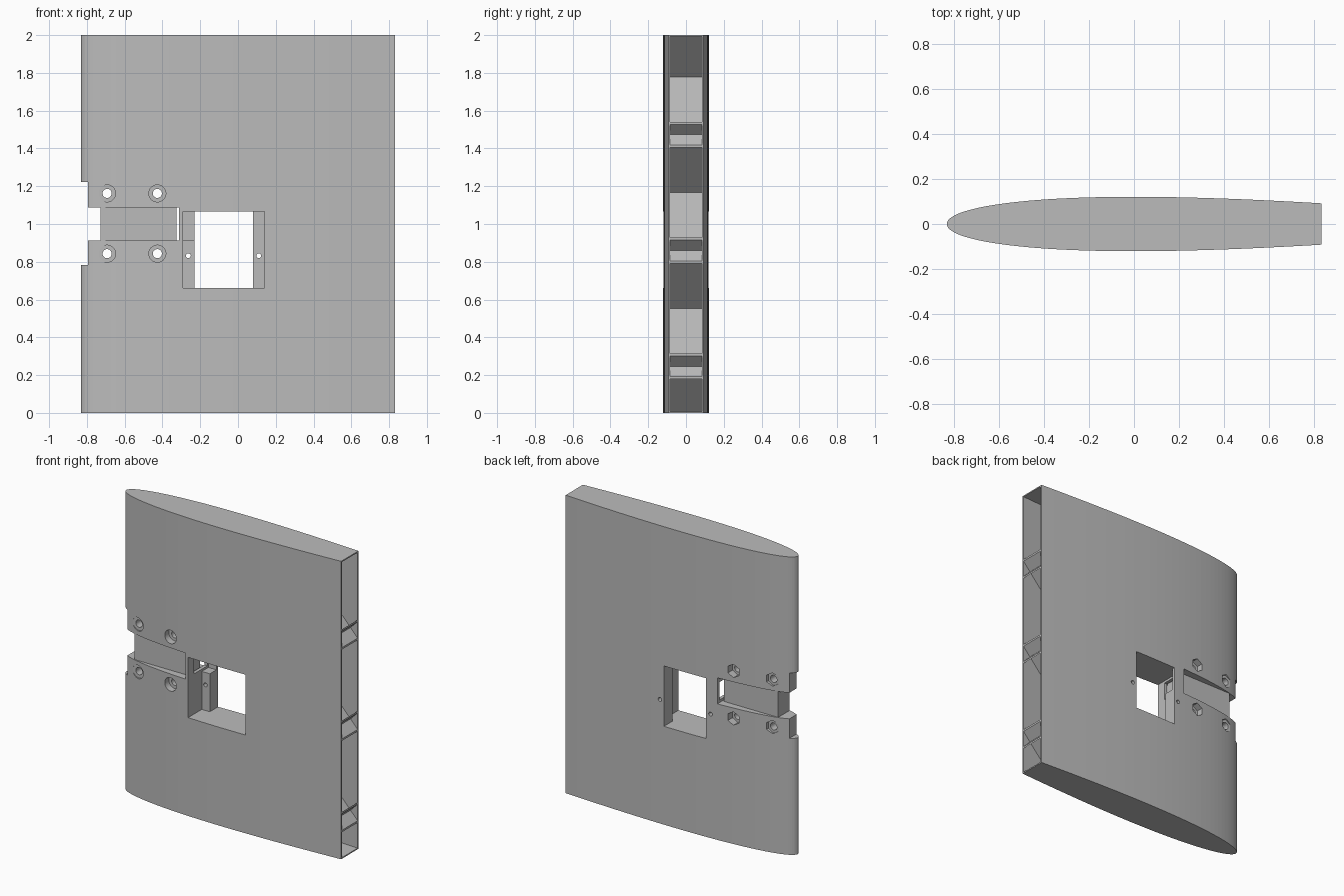
import bpy
import math
from mathutils import Matrix

if "Cube" in bpy.data.objects:
    bpy.data.objects.remove(bpy.data.objects["Cube"], do_unlink=True)

NOSE, TAIL, HEIGHT, SKIN = -0.83, 0.83, 2.0, 0.008
CHORD, THICK = 2.767, 0.241

grey = bpy.data.materials.new("plain grey")
grey.use_nodes = True
grey.diffuse_color = (0.5, 0.5, 0.5, 1)
grey.node_tree.nodes["Principled BSDF"].inputs["Base Color"].default_value = grey.diffuse_color


def make(name, verts, faces):
    mesh = bpy.data.meshes.new(name)
    mesh.from_pydata(verts, [], faces)
    mesh.materials.append(grey)
    obj = bpy.data.objects.new(name, mesh)
    bpy.context.scene.collection.objects.link(obj)
    return obj


def prism(name, outline, low, high, to_point):
    """Extrude an anticlockwise outline between two levels."""
    n = len(outline)
    verts = [to_point(a, b, h) for h in (low, high) for a, b in outline]
    faces = [tuple(reversed(range(n))), tuple(range(n, 2 * n))]
    faces += [(i, (i + 1) % n, (i + 1) % n + n, i + n) for i in range(n)]
    return make(name, verts, faces)


def box(name, x, y, z):
    outline = [(x[0], y[0]), (x[1], y[0]), (x[1], y[1]), (x[0], y[1])]
    return prism(name, outline, z[0], z[1], lambda a, b, h: (a, b, h))


def bore(name, x, z, radius, y, sides):
    """Round or hexagonal cutter running along y."""
    ring = [(radius * math.cos(math.tau * i / sides), radius * math.sin(math.tau * i / sides))
            for i in range(sides)]
    return prism(name, ring, y[0], y[1], lambda a, b, h: (x + b, h, z + a))


def boolean(target, tool, operation="DIFFERENCE"):
    mod = target.modifiers.new("cut", "BOOLEAN")
    mod.operation, mod.solver, mod.object = operation, "EXACT", tool
    bpy.context.view_layer.update()
    graph = bpy.context.evaluated_depsgraph_get()
    mesh = bpy.data.meshes.new_from_object(target.evaluated_get(graph))
    target.modifiers.clear()
    target.data = mesh
    bpy.data.objects.remove(tool, do_unlink=True)


def half_thickness(x):
    t = max(0, (x - NOSE) / CHORD)
    return 5 * THICK * (0.2969 * math.sqrt(t) - 0.126 * t - 0.3516 * t**2
                        + 0.2843 * t**3 - 0.1015 * t**4)


def foil(name, start, end, inset, low, high, count=36):
    """Foil section with a blunt tail."""
    xs = [start + (end - start) * (i / count) ** 2 for i in range(count + 1)]
    side = [(x, max(half_thickness(x) - inset, 0)) for x in xs]
    outline = [(x, -y) for x, y in side] + [(x, y) for x, y in reversed(side[1:])]
    return prism(name, outline, low, high, lambda a, b, h: (a, b, h))


# Outer body and hollow interior
body = foil("wing_section", NOSE, TAIL, 0, 0, HEIGHT)
cavity = foil("cavity", NOSE + 0.012, TAIL + 0.07, SKIN, SKIN, HEIGHT - SKIN)

# Diagonal lattice ribs left standing inside the hollow
for start, angle, first in ((0.185, 45, -3), (0.308, -45, 0)):
    for k in range(first, first + 6):
        rib = box("rib", (-3, 3), (-0.3, 0.3), (-0.0045, 0.0045))
        rib.data.transform(Matrix.Translation((TAIL, 0, start + 0.613 * k))
                           @ Matrix.Rotation(math.radians(angle), 4, "Y"))
        boolean(cavity, rib)

# Solid material around the arm slot and the pocket
boolean(cavity, box("slot_core", (-1, -0.3), (-0.3, 0.3), (0.76, 1.24)))
boolean(cavity, box("pocket_core", (-0.302, 0.152), (-0.3, 0.3), (0.648, 1.077)))
boolean(body, cavity)

# Pocket: wide recess in front, narrow opening through the back
THROUGH = (-0.3, 0.3)
boolean(body, box("pocket_front", (-0.29, 0.14), (-0.3, 0.03), (0.66, 1.065)))
boolean(body, box("pocket_through", (-0.23, 0.08), THROUGH, (0.66, 1.065)))
boolean(body, box("pocket_corner", (-0.29, -0.2), (-0.2, 0.1), (0.915, 1.065)))
boolean(body, box("wire_window", (-0.32, -0.27), (-0.05, 0.09), (0.93, 1.05)))
for x in (-0.263, 0.11):
    boolean(body, bore("tab_hole", x, 0.832, 0.013, THROUGH, 24))

# Arm slot: recessed on both faces, open at the nose and at the slit
SLOT = (0.913, 1.088)
boolean(body, box("slot_front", (-1, -0.312), (-0.3, -0.061), SLOT))
boolean(body, box("slot_back", (-1, -0.312), (0.061, 0.3), SLOT))
boolean(body, box("slot_slit", (-0.326, -0.312), THROUGH, SLOT))
boolean(body, box("slot_nose", (-1, -0.727), THROUGH, SLOT))
boolean(body, box("nose_notch", (-1, -0.795), THROUGH, (0.782, 1.222)))

# Bolt holes: round counterbores in front, hexagonal nut traps behind
for x in (-0.693, -0.427):
    for z in (0.843, 1.162):
        boolean(body, bore("bolt_hole", x, z, 0.024, THROUGH, 32))
        boolean(body, bore("counterbore", x, z, 0.045, (-0.3, -0.06), 32))
        boolean(body, bore("nut_trap", x, z, 0.045, (0.06, 0.3), 6))

body.data.materials.clear()
body.data.materials.append(grey)
for face in body.data.polygons:
    face.material_index = 0
    face.use_smooth = False
